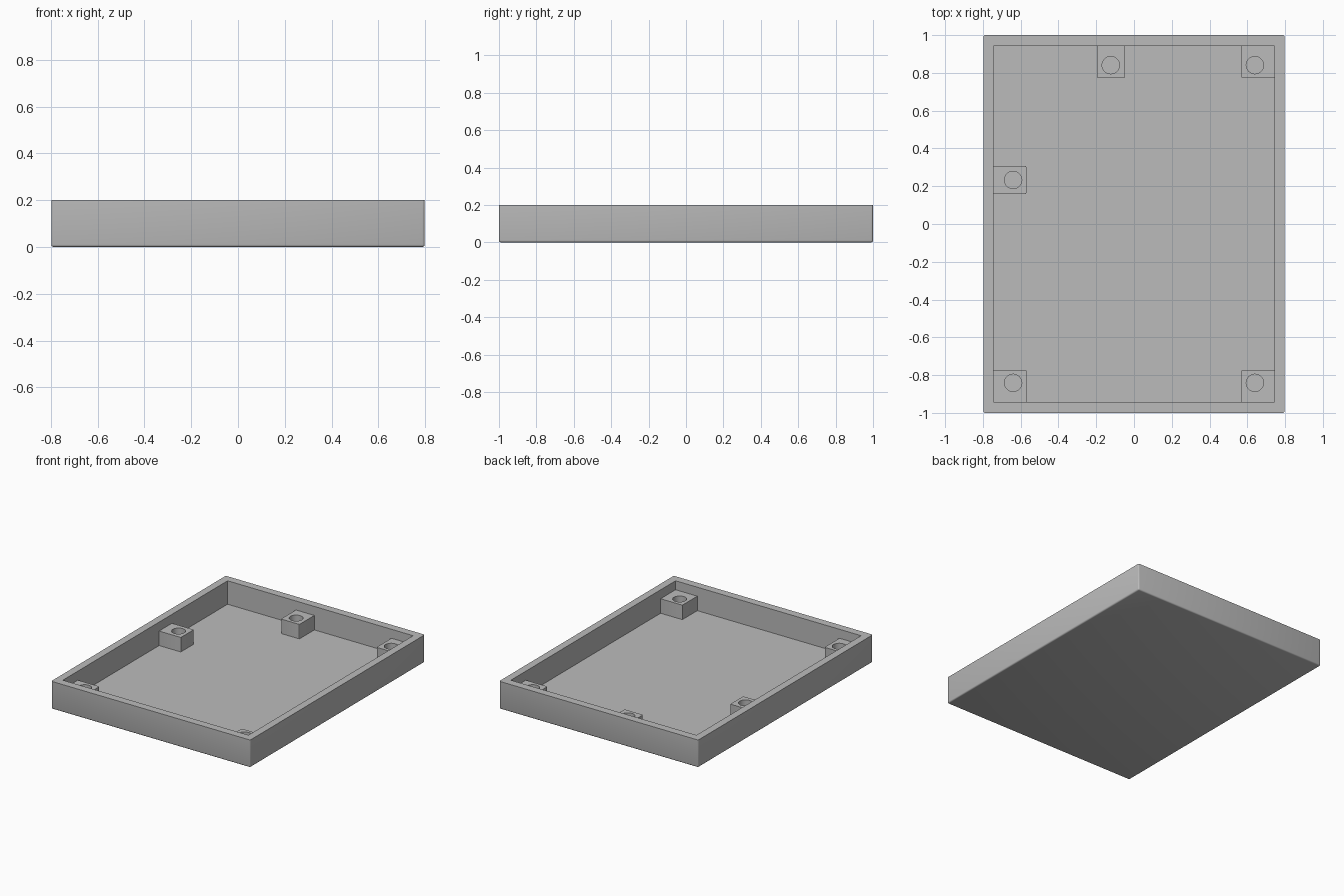
import bpy
import bmesh
from mathutils import Matrix, Vector

default_cube = bpy.data.objects.get("Cube")
if default_cube:
    bpy.data.objects.remove(default_cube, do_unlink=True)

W, D, H = 0.798, 1.0, 0.2        # half width, half depth, height
IX, IY = 0.744, 0.943            # inner half sizes
FLOOR, POST_TOP = 0.03, 0.135
HOLE_R, SINK = 0.046, 0.02

grey = bpy.data.materials.new("plain grey")
grey.use_nodes = True
grey.diffuse_color = (0.5, 0.5, 0.5, 1)
grey.node_tree.nodes["Principled BSDF"].inputs["Base Color"].default_value = (0.5, 0.5, 0.5, 1)


def box(bm, lo, hi):
    lo, hi = Vector(lo), Vector(hi)
    bmesh.ops.create_cube(bm, size=1, matrix=Matrix.Translation((lo + hi) / 2)
                          @ Matrix.Diagonal((*(hi - lo), 1)))


def upright(edge):
    a, b = edge.verts
    return (a.co - b.co).xy.length < 1e-5


def finish(bm, name):
    bmesh.ops.recalc_face_normals(bm, faces=bm.faces)
    mesh = bpy.data.meshes.new(name)
    bm.to_mesh(mesh)
    bm.free()
    mesh.materials.append(grey)
    obj = bpy.data.objects.new(name, mesh)
    bpy.context.collection.objects.link(obj)
    return obj


def smooth(obj):
    bpy.ops.object.select_all(action='DESELECT')
    obj.select_set(True)
    bpy.context.view_layer.objects.active = obj
    bpy.ops.object.shade_smooth_by_angle()


# Tray: block with rounded base and corners, hollowed from its top face
bm = bmesh.new()
box(bm, (-W, -D, 0), (W, D, H))
rounded = [e for e in bm.edges if upright(e) or all(v.co.z < 0.01 for v in e.verts)]
bmesh.ops.bevel(bm, geom=rounded, offset=0.01, segments=3, profile=0.5, affect='EDGES')
top = max(bm.faces, key=lambda f: f.calc_center_median().z)
bmesh.ops.delete(bm, geom=[top], context='FACES_ONLY')
outer = [e for e in bm.edges if e.is_boundary]
corners = [(-IX, -IY), (IX, -IY), (IX, IY), (-IX, IY)]
rim = [bm.verts.new((x, y, H)) for x, y in corners]
base = [bm.verts.new((x, y, FLOOR)) for x, y in corners]
inner = []
for i in range(4):
    j = (i + 1) % 4
    inner.append(bm.edges.new((rim[i], rim[j])))
    bm.faces.new((rim[i], rim[j], base[j], base[i]))
bm.faces.new(base)
bmesh.ops.triangle_fill(bm, use_beauty=True, use_dissolve=False,
                        edges=outer + inner, normal=(0, 0, 1))
smooth(finish(bm, "tray"))


# Screw posts: blocks joined to the walls, with a round blind hole
def screw_post(name, x0, x1, y0, y1, hx, hy):
    bm = bmesh.new()
    box(bm, (x0, y0, FLOOR), (x1, y1, POST_TOP))
    bmesh.ops.bevel(bm, geom=[e for e in bm.edges if upright(e)], offset=0.006,
                    segments=3, profile=0.5, affect='EDGES')
    post = finish(bm, name)
    bm = bmesh.new()
    bmesh.ops.create_cone(bm, cap_ends=True, segments=32, radius1=HOLE_R, radius2=HOLE_R,
                          depth=H, matrix=Matrix.Translation((hx, hy, FLOOR + 0.002 + H / 2)))
    cutter = finish(bm, "hole_cutter")
    cutter.hide_render = True
    cut = post.modifiers.new("hole", 'BOOLEAN')
    cut.operation = 'DIFFERENCE'
    cut.solver = 'EXACT'
    cut.object = cutter
    bpy.context.view_layer.objects.active = post
    bpy.ops.object.modifier_apply(modifier=cut.name)
    bpy.data.objects.remove(cutter, do_unlink=True)
    smooth(post)


EX, EY = IX + SINK, IY + SINK    # posts sink a little into the walls
PX, PY = 0.57, 0.772             # inner faces of the posts
HX, HY = 0.64, 0.841             # hole centres
screw_post("front_right_post", -EX, -PX, -EY, -PY, -HX, -HY)
screw_post("front_left_post", PX, EX, -EY, -PY, HX, -HY)
screw_post("back_left_post", PX, EX, PY, EY, HX, HY)
screw_post("back_middle_post", -0.196, -0.048, PY, EY, -0.123, HY)
screw_post("right_side_post", -EX, -PX, 0.159, 0.307, -HX, 0.233)
